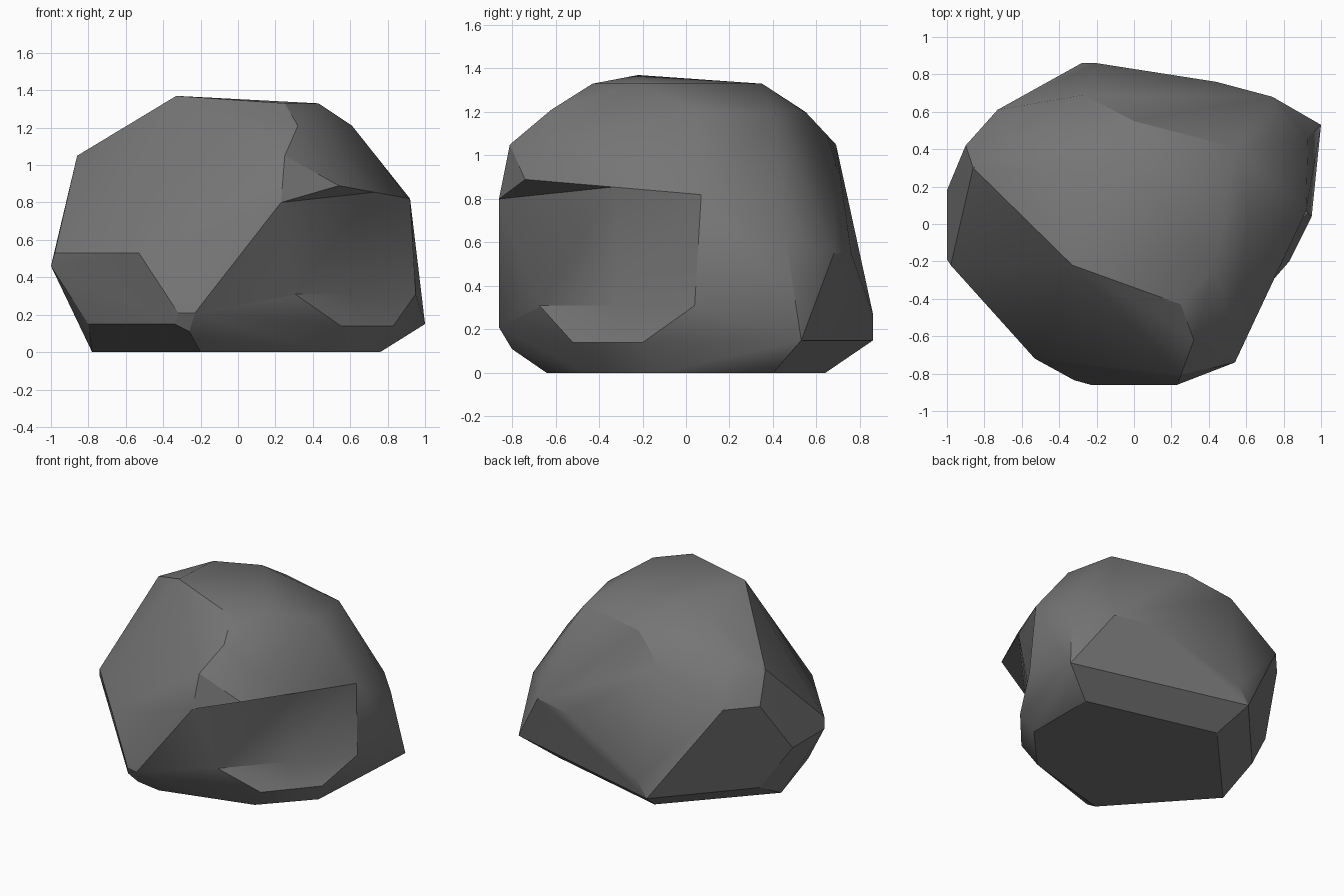
import bpy, bmesh, math
from mathutils import Vector

cube = bpy.data.objects.get("Cube")
if cube:
    bpy.data.objects.remove(cube, do_unlink=True)

stone = bpy.data.materials.new("stone_grey")
stone.use_nodes = True
colour = (0.18, 0.18, 0.18, 1)
stone.diffuse_color = colour
stone.node_tree.nodes["Principled BSDF"].inputs["Base Color"].default_value = colour


def hull(name, points):
    """Make a faceted solid around a handful of corner points."""
    bm = bmesh.new()
    for p in points:
        bm.verts.new(p)
    res = bmesh.ops.convex_hull(bm, input=bm.verts)
    spare = {g for g in res["geom_interior"] + res["geom_unused"]
             if isinstance(g, bmesh.types.BMVert)}
    bmesh.ops.delete(bm, geom=list(spare), context="VERTS")
    bmesh.ops.dissolve_limit(bm, angle_limit=math.radians(1.5),
                             verts=bm.verts, edges=bm.edges)
    bmesh.ops.recalc_face_normals(bm, faces=bm.faces)
    mesh = bpy.data.meshes.new(name)
    bm.to_mesh(mesh)
    bm.free()
    mesh.materials.append(stone)
    obj = bpy.data.objects.new(name, mesh)
    bpy.context.collection.objects.link(obj)
    return obj


# Corners shared by the boulder and its overhanging notch
brow_left, brow_front = Vector((.23, -.86, .8)), Vector((.54, -.74, .89))
brow_side = Vector((.92, .07, .82))
crease_front, crease_side = Vector((.3, -.68, .31)), Vector((.95, .04, .31))
lip_front, lip_side = Vector((.55, -.52, .14)), Vector((.83, -.2, .14))

base = [(-.2, -.64, 0), (-.78, 0, 0), (-.19, .64, 0),
        (.76, .4, 0), (.76, -.14, 0), (.46, -.46, 0)]
skirt = [(-.8, -.29, .15), (-.34, -.8, .15), (-.26, -.8, .11),
         (-.8, .28, .15), (-.28, .86, .15), (-.2, .86, .27),
         (1, .53, .15), (-.23, -.86, .21), (-.32, -.835, .21)]
waist = [(-.53, -.72, .53), (-.98, -.22, .53), (-1, -.19, .46),
         (-1, .18, .46), (.93, .46, .61), (.77, .61, .66),
         (.74, .68, .55), (.44, .76, .55)]
shoulder = [(-.73, .61, .83), (-.9, .42, .83), (-.86, .3, 1.05),
            (-.65, .42, 1.13), (-.27, .69, 1.05), (.25, -.81, 1.05),
            (.53, -.58, 1.05), (.71, -.04, 1.05)]
crown = [(.54, .41, 1.2), (0, .55, 1.2), (.32, -.62, 1.21),
         (.61, .04, 1.21), (.43, -.23, 1.33), (.25, -.43, 1.33),
         (-.33, -.22, 1.37), (-.39, .27, 1.3), (-.05, .35, 1.33)]

boulder = hull("boulder", base + skirt + waist + shoulder + crown + [
    brow_left, brow_front, brow_side, crease_side, lip_front, lip_side])

# Carve the notch in two halves so its back wall can twist
out = Vector((.74, -.67, 0)) * .6
brow_mid = (brow_front + brow_side) / 2
crease_mid = (crease_front + crease_side) / 2
lip_mid = (lip_front + lip_side) / 2
halves = [
    [(brow_front, crease_front, lip_front), (brow_mid, crease_mid, lip_mid)],
    [(brow_mid, crease_mid, lip_mid), (brow_side, crease_side, lip_side)]]
for i, half in enumerate(halves):
    points = [brow_left, brow_left + out] if i == 0 else []
    for brow, crease, lip in half:
        points += [brow, crease, lip, brow + out, crease + out, lip + out]
    cutter = hull("notch_cutter", points)
    cutter.hide_render = True
    mod = boulder.modifiers.new("notch", "BOOLEAN")
    mod.operation, mod.solver, mod.object = "DIFFERENCE", "EXACT", cutter
    bpy.ops.object.select_all(action="DESELECT")
    boulder.select_set(True)
    bpy.context.view_layer.objects.active = boulder
    bpy.ops.object.modifier_apply(modifier=mod.name)
    bpy.data.objects.remove(cutter, do_unlink=True)

# Tidy the cut and shade it softly between the hard edges
bm = bmesh.new()
bm.from_mesh(boulder.data)
bmesh.ops.remove_doubles(bm, verts=bm.verts, dist=.004)
bm.to_mesh(boulder.data)
bm.free()
bpy.ops.object.shade_smooth_by_angle(angle=math.radians(30))
